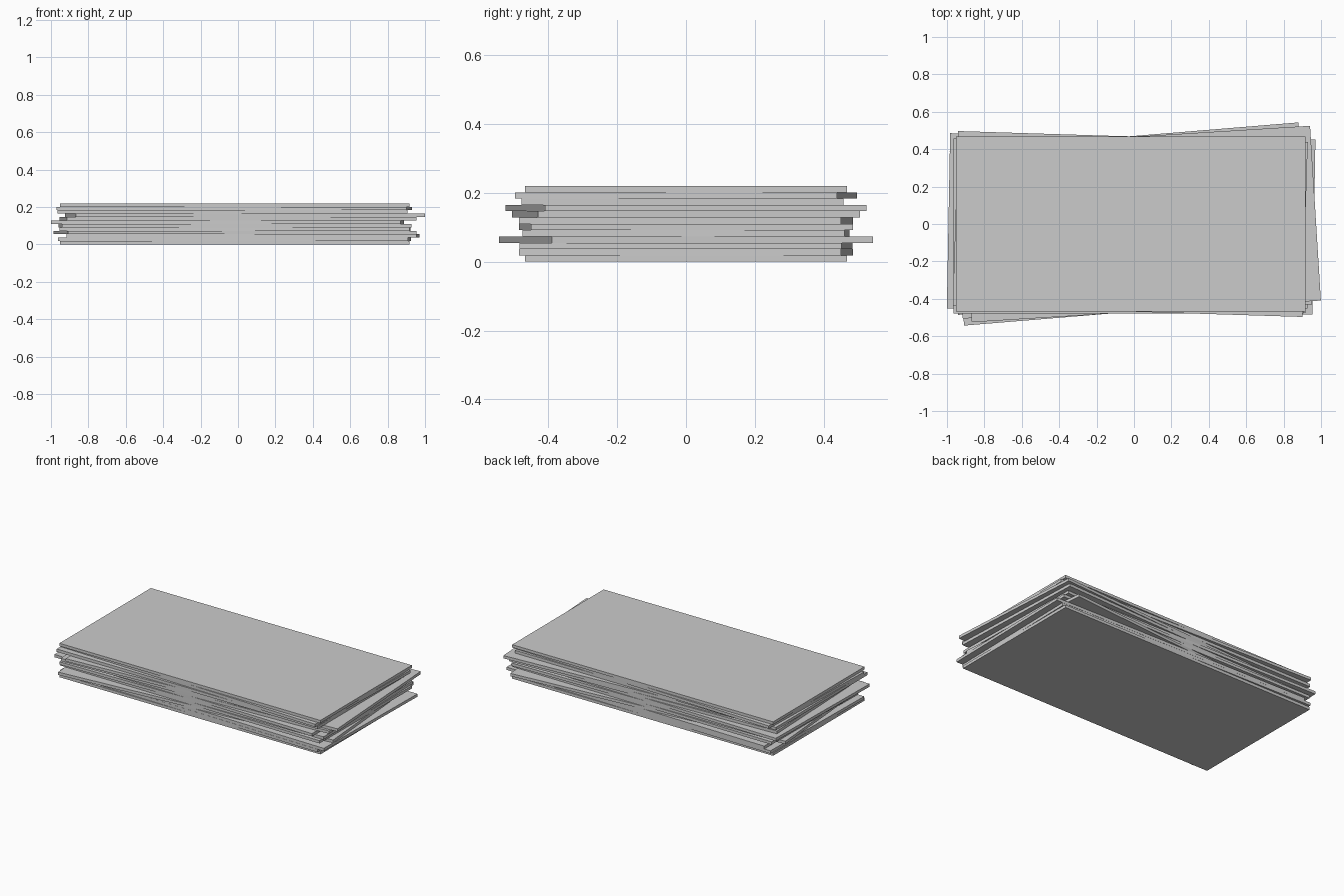
import bpy, math

if "Cube" in bpy.data.objects:
    bpy.data.objects.remove(bpy.data.objects["Cube"])

LENGTH, WIDTH, COUNT, HEIGHT = 1.87, 0.936, 12, 0.22
T = HEIGHT / COUNT

# Per sheet, bottom to top: x shift, y shift, twist in degrees
SHEETS = [
    (-0.017, 0, 0), (-0.018, 0, -1.05), (0.027, 0, -1.0), (-0.015, 0, 4.7),
    (-0.015, 0, -0.44), (-0.015, 0, 1.07), (-0.057, 0, -1.07), (0.0, 0, 2.3),
    (0.037, 0, 3.55), (-0.03, -0.01, 0), (-0.02, 0, -1.78), (-0.017, 0, 0),
]


def sheet(i, x, y, twist):
    bpy.ops.mesh.primitive_cube_add(size=1, location=(x, y, (i + 0.5) * T),
                                    rotation=(0, 0, math.radians(twist)))
    ob = bpy.context.object
    ob.name = f"sheet_{i + 1:02d}"
    ob.scale = (LENGTH, WIDTH, T)
    bpy.ops.object.transform_apply(location=False, rotation=False, scale=True)


# Loose stack of slightly twisted flat sheets
for i, placement in enumerate(SHEETS):
    sheet(i, *placement)
